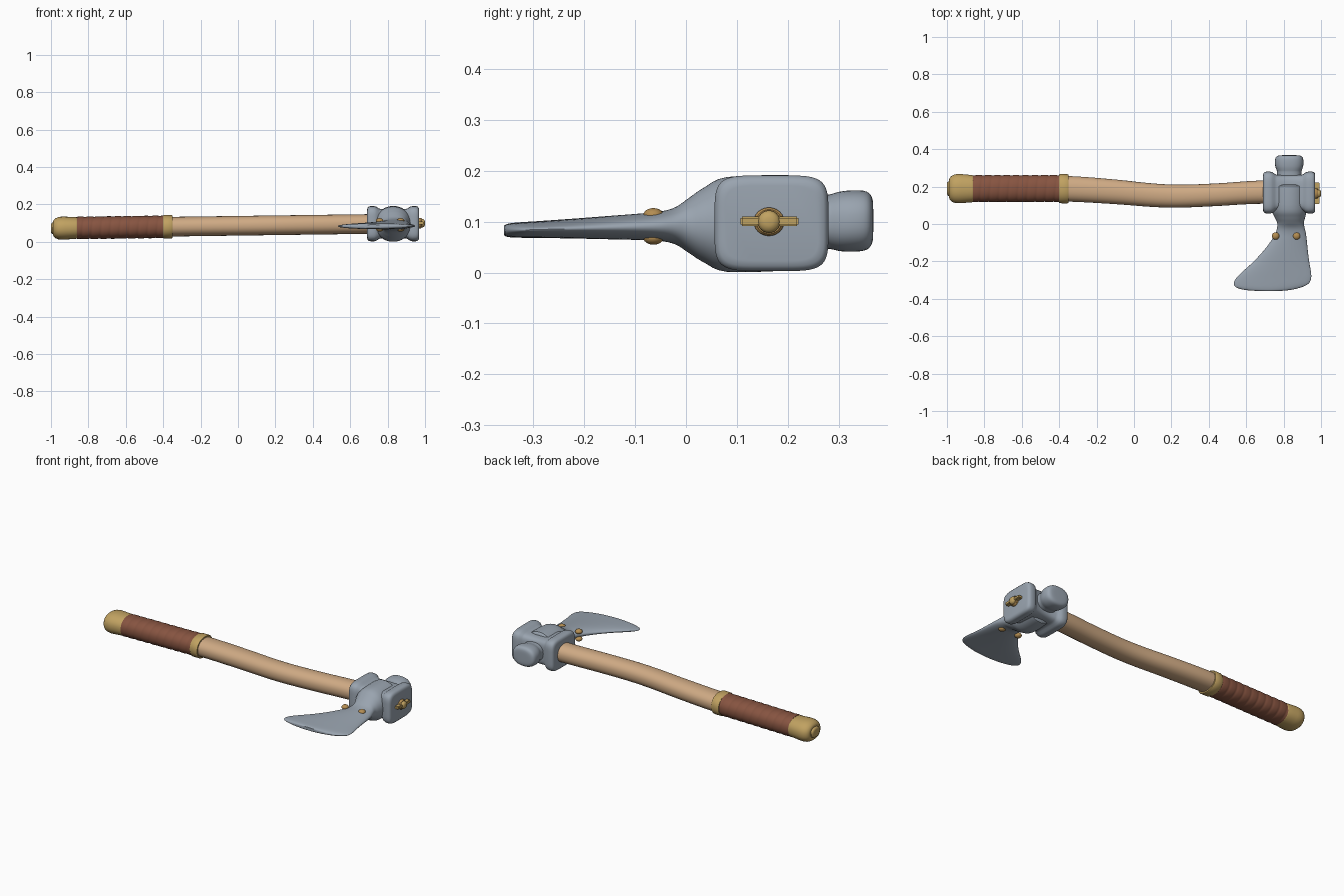
import bpy, bmesh, math
from mathutils import Vector

if "Cube" in bpy.data.objects:
    bpy.data.objects.remove(bpy.data.objects["Cube"])


def material(name, rgb):
    m = bpy.data.materials.new(name)
    m.diffuse_color = (*rgb, 1)
    m.use_nodes = True
    m.node_tree.nodes["Principled BSDF"].inputs["Base Color"].default_value = m.diffuse_color
    return m


STEEL = material("steel", (0.32, 0.37, 0.43))
WOOD = material("ash wood", (0.62, 0.40, 0.23))
LEATHER = material("brown leather", (0.24, 0.088, 0.052))
BRASS = material("brass", (0.53, 0.36, 0.12))
BRONZE = material("bronze", (0.46, 0.27, 0.085))


def finish(name, bm, mat, angle=40):
    bmesh.ops.recalc_face_normals(bm, faces=bm.faces)
    me = bpy.data.meshes.new(name)
    bm.to_mesh(me)
    bm.free()
    me.materials.append(mat)
    ob = bpy.data.objects.new(name, me)
    bpy.context.collection.objects.link(ob)
    bpy.ops.object.select_all(action='DESELECT')
    ob.select_set(True)
    bpy.context.view_layer.objects.active = ob
    bpy.ops.object.shade_smooth_by_angle(angle=math.radians(angle))
    return ob


def smooth_rows(rows, sub):
    # Catmull-Rom interpolation of any table of values
    out = []
    for i in range(len(rows) - 1):
        p = [rows[max(i - 1, 0)], rows[i], rows[i + 1], rows[min(i + 2, len(rows) - 1)]]
        for s in range(sub):
            t = s / sub
            out.append([0.5 * (2 * b + (c - a) * t + (2 * a - 5 * b + 4 * c - d) * t * t
                               + (3 * b - a - 3 * c + d) * t ** 3) for a, b, c, d in zip(*p)])
    return out + [list(rows[-1])]


def loft(name, mat, rows, axis='X', sub=1, seg=40, ripple=None, angle=40):
    # rows: position along axis, centre a, centre z, half a, half z, superellipse power
    bm = bmesh.new()
    rings = []
    for t, ca, cz, ha, hz, n in smooth_rows(rows, sub):
        ring = []
        for k in range(seg):
            w = 2 * math.pi * k / seg
            c, s = math.cos(w), math.sin(w)
            r = ripple(t, w) if ripple else 0
            a = ca + (ha + r) * math.copysign(abs(c) ** (2 / n), c)
            z = cz + (hz + r) * math.copysign(abs(s) ** (2 / n), s)
            ring.append(bm.verts.new((t, a, z) if axis == 'X' else (a, t, z)))
        rings.append(ring)
    for r0, r1 in zip(rings, rings[1:]):
        for k in range(seg):
            j = (k + 1) % seg
            bm.faces.new((r0[k], r0[j], r1[j], r1[k]))
    bm.faces.new(rings[0])
    bm.faces.new(rings[-1])
    return finish(name, bm, mat, angle)


# ---- handle: gently curved centre line ----
LINE = smooth_rows([(-1.0, .189), (-.6, .189), (-.35, .188), (-.1, .172), (.1, .154),
                    (.25, .149), (.45, .157), (.6, .167), (.75, .172), (.95, .170)], 12)


def cy(x):
    for (x0, y0), (x1, y1) in zip(LINE, LINE[1:]):
        if x <= x1:
            return y0 + (y1 - y0) * (x - x0) / (x1 - x0)
    return LINE[-1][1]


def cz(x):
    return .086 + .0135 * x


def on_handle(profile):
    return [(x, cy(x), cz(x), hy, hz, 2.2) for x, hy, hz in profile]


shaft = []
for i in range(53):
    x = -.9 + 1.8 * i / 52
    shaft.append((x, .0645 + .004 * math.cos((x + .45) * 3.6), .0525))
loft("wooden_handle", WOOD, on_handle(shaft))


# ---- leather grip with spiral wraps ----
def wrap(t, w):
    f = ((t + .855) / .05 + w / (2 * math.pi)) % 1
    return -.003 * abs(2 * f - 1) ** 3


grip = [(-.862 + .467 * i / 90, .0725, .0605) for i in range(91)]
loft("leather_grip", LEATHER, on_handle(grip), ripple=wrap)

# ---- brass pommel and collar ----
loft("pommel", BRASS, on_handle([
    (-.988, .040, .030), (-.988, .050, .038), (-.985, .058, .045), (-.976, .068, .053),
    (-.962, .075, .059), (-.945, .078, .0615), (-.925, .078, .0615), (-.895, .075, .0595),
    (-.868, .073, .058), (-.860, .071, .057), (-.855, .066, .052)]))
loft("pommel_button", BRASS, on_handle([
    (-.98, .040, .031), (-.993, .039, .030), (-.998, .034, .026), (-1.0, .024, .018)]))
loft("grip_collar", BRASS, on_handle([
    (-.401, .069, .056), (-.401, .075, .0605), (-.396, .078, .063),
    (-.356, .078, .063), (-.351, .075, .0605), (-.351, .064, .052)]))


# ---- steel head; it leans slightly along y ----
def hz(y):
    return .0925 + .027 * y


# eye block with flared ends and a narrower waist
EYE = [(.690, .092, .074), (.692, .103, .084), (.698, .109, .091), (.708, .112, .094),
       (.728, .112, .094), (.742, .108, .090), (.752, .100, .082), (.765, .094, .078),
       (.895, .094, .078), (.908, .100, .082), (.918, .108, .090), (.932, .112, .094),
       (.952, .112, .094), (.961, .109, .091), (.967, .103, .084), (.969, .092, .074)]
loft("axe_eye", STEEL, [(x, .168, .097, a, b, 5) for x, a, b in EYE], seg=64)

# blade: round cheek flowing into a thin flared edge (y, left x, right x, half thickness)
BLADE = [(.212, .750, .910, .080), (.205, .740, .920, .090), (.19, .736, .924, .094),
         (.08, .736, .924, .093), (.036, .752, .915, .074), (.007, .765, .908, .055),
         (-.02, .765, .912, .037), (-.05, .757, .919, .029), (-.09, .733, .924, .026),
         (-.15, .687, .930, .023), (-.21, .630, .938, .020), (-.255, .580, .946, .018),
         (-.29, .546, .947, .0165), (-.318, .534, .934, .0155), (-.338, .545, .896, .0145),
         (-.352, .590, .840, .0125), (-.358, .660, .780, .009)]
loft("axe_blade", STEEL, [(y, (l + r) / 2, hz(y), (r - l) / 2, h, 2.1) for y, l, r, h in BLADE],
     axis='Y', sub=4, seg=64)

# poll: rounded hammer knob at the back
POLL = [(.20, .066, .053), (.272, .065, .053), (.285, .066, .054), (.300, .072, .058),
        (.318, .076, .060), (.340, .076, .060), (.355, .072, .057), (.363, .064, .050),
        (.367, .050, .039), (.368, .025, .020)]
loft("axe_poll", STEEL, [(y, .83, hz(y), a, b, 2.4) for y, a, b in POLL], axis='Y', sub=2)

# ---- rivets through the blade, both sides ----
for side, tag in ((1, "top"), (-1, "bottom")):
    for i, x in enumerate((.757, .869)):
        bm = bmesh.new()
        bmesh.ops.create_uvsphere(bm, u_segments=20, v_segments=12, radius=1)
        for v in bm.verts:
            v.co = Vector((v.co.x * .02, v.co.y * .02, v.co.z * .014))
        bmesh.ops.translate(bm, verts=bm.verts, vec=(x, -.064, hz(-.064) + side * .022))
        finish(f"rivet_{tag}_{i + 1}", bm, BRONZE)

# ---- locking peg and cross bar on the end of the eye ----
loft("peg_washer", BRONZE, [(.960, .163, .10, .030, .028, 2), (.978, .163, .10, .030, .028, 2),
                            (.983, .163, .10, .025, .024, 2)], seg=24)
loft("peg_knob", BRASS, [(.975, .163, .10, .022, .022, 2), (.990, .163, .10, .022, .022, 2),
                         (.997, .163, .10, .017, .017, 2), (1.0, .163, .10, .008, .008, 2)], seg=24)
bm = bmesh.new()
bmesh.ops.create_cube(bm, size=1)
bmesh.ops.scale(bm, verts=bm.verts, vec=(.030, .114, .018))
bmesh.ops.translate(bm, verts=bm.verts, vec=(.977, .164, .101))
bmesh.ops.bevel(bm, geom=bm.edges[:], offset=.003, segments=2, affect='EDGES')
finish("peg_cross_bar", bm, BRASS)
